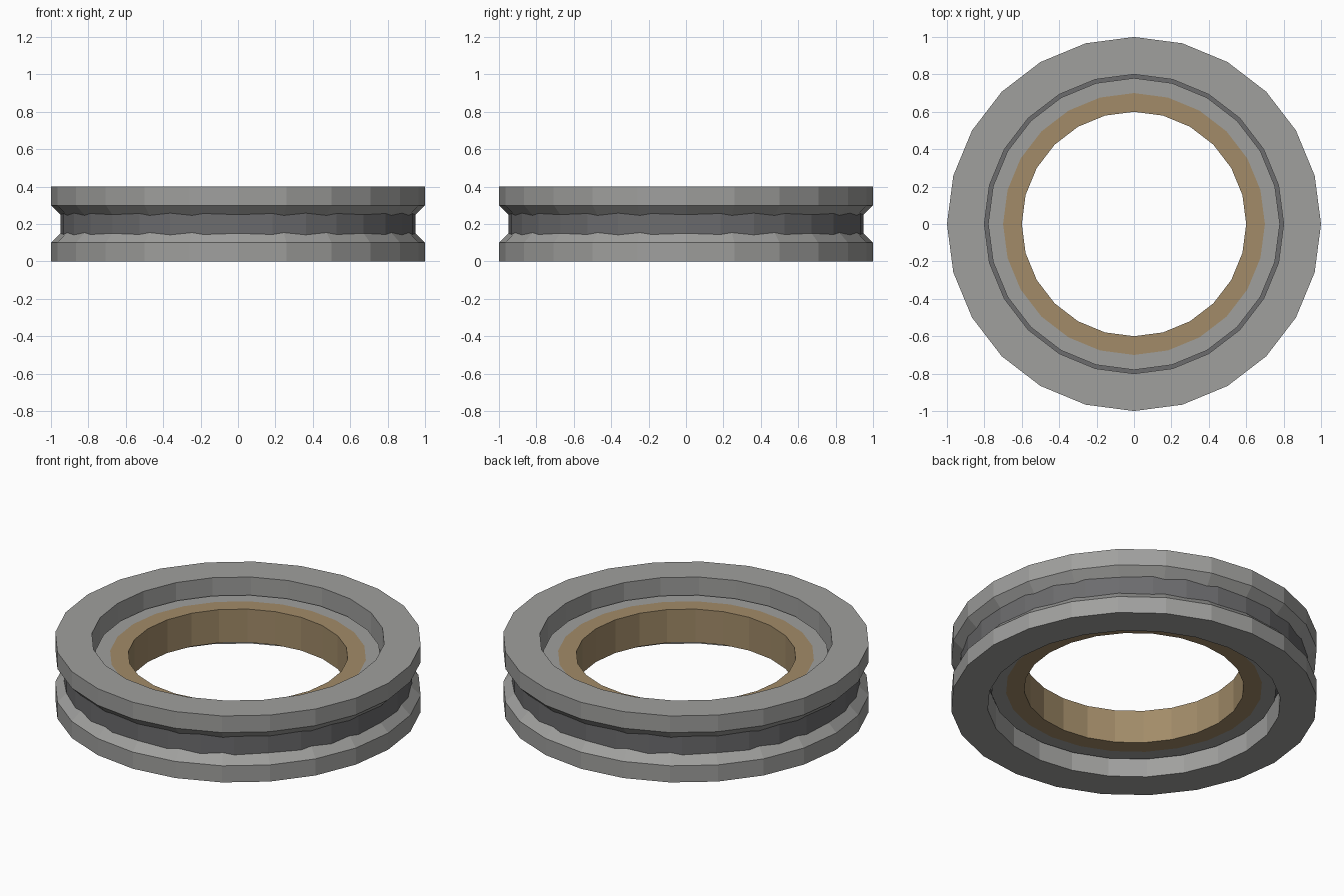
import bpy, bmesh, math

if "Cube" in bpy.data.objects:
    bpy.data.objects.remove(bpy.data.objects["Cube"])


def material(name, rgb):
    m = bpy.data.materials.new(name)
    m.diffuse_color = (*rgb, 1)
    m.use_nodes = True
    m.node_tree.nodes["Principled BSDF"].inputs["Base Color"].default_value = m.diffuse_color
    return m


steel = material("grey steel", (0.35, 0.35, 0.34))
dark = material("dark grey", (0.15, 0.15, 0.155))
bronze = material("bronze", (0.36, 0.26, 0.14))


def lathe(name, profile, mat, sides=24):
    """Revolve a closed (radius, z) profile around the z axis."""
    bm = bmesh.new()
    rings = []
    for i in range(sides):
        a = 2 * math.pi * i / sides
        rings.append([bm.verts.new((r * math.cos(a), r * math.sin(a), z)) for r, z in profile])
    n = len(profile)
    for i in range(sides):
        p, q = rings[i], rings[(i + 1) % sides]
        for j in range(n):
            k = (j + 1) % n
            bm.faces.new((p[j], q[j], q[k], p[k]))
    bmesh.ops.recalc_face_normals(bm, faces=bm.faces)
    me = bpy.data.meshes.new(name)
    bm.to_mesh(me)
    bm.free()
    me.materials.append(mat)
    ob = bpy.data.objects.new(name, me)
    bpy.context.collection.objects.link(ob)
    return ob


# Outer race with a V groove around its rim
lathe("outer_race", [(0.8, 0), (1, 0), (1, 0.1), (0.9, 0.2), (1, 0.3), (1, 0.4), (0.8, 0.4)], steel)

# Dark band filling the bottom of the groove
lathe("groove_band", [(0.88, 0.14), (0.95, 0.14), (0.95, 0.26), (0.88, 0.26)], dark, 32)

# Recessed seal in the narrow gap between the races
lathe("seal", [(0.77, 0.15), (0.805, 0.15), (0.805, 0.25), (0.77, 0.25)], dark)

# Inner race and bronze bushing, flush with each other
lathe("inner_race", [(0.7, 0.1), (0.78, 0.1), (0.78, 0.3), (0.7, 0.3)], steel)
lathe("bushing", [(0.6, 0.1), (0.7, 0.1), (0.7, 0.3), (0.6, 0.3)], bronze)
